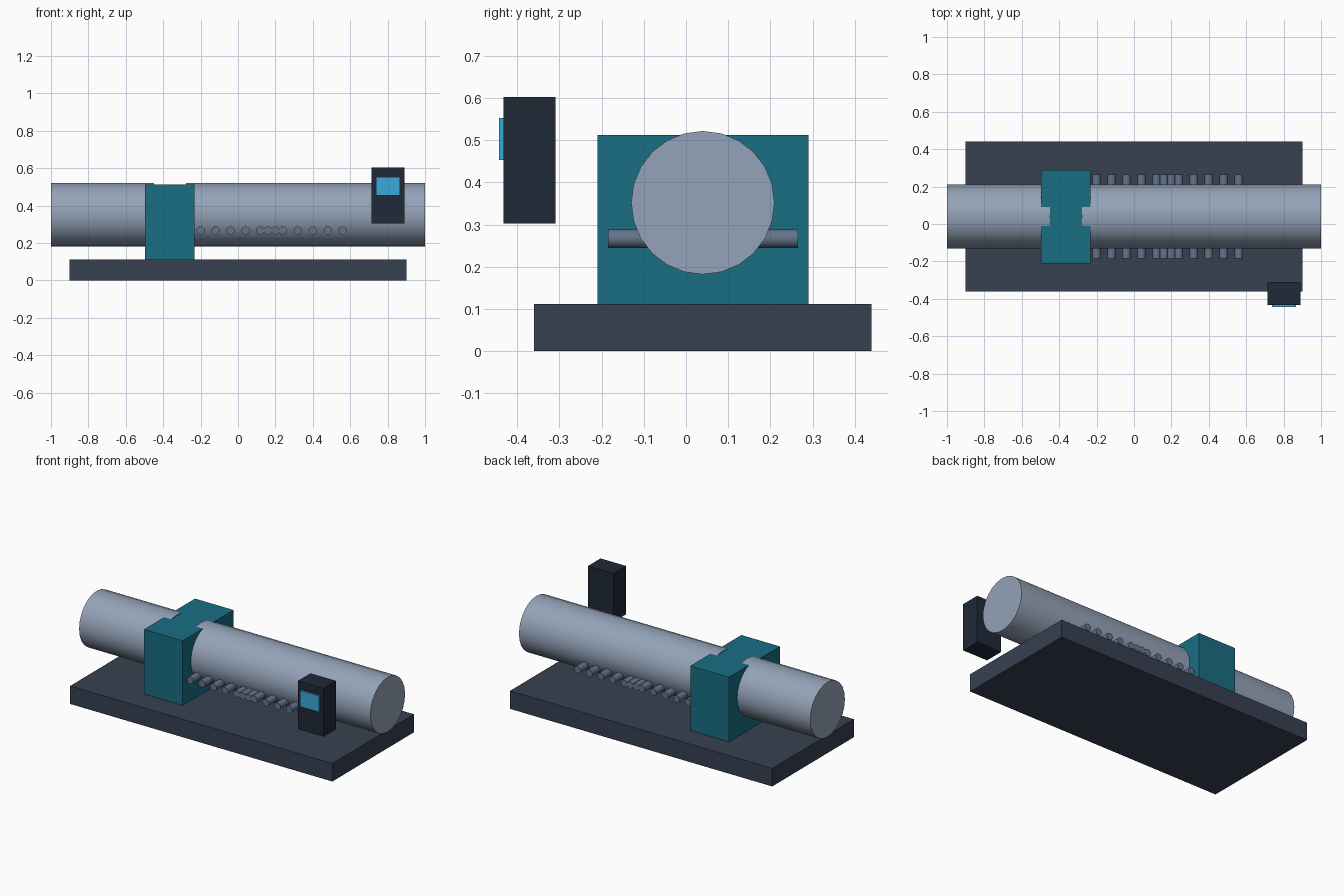
import bpy, math

if "Cube" in bpy.data.objects:
    bpy.data.objects.remove(bpy.data.objects["Cube"])


def material(name, hex_code):
    rgb = [int(hex_code[i:i + 2], 16) / 255 for i in (0, 2, 4)]
    lin = [c / 12.92 if c <= 0.04045 else ((c + 0.055) / 1.055) ** 2.4 for c in rgb]
    m = bpy.data.materials.new(name)
    m.diffuse_color = (*lin, 1)
    m.use_nodes = True
    m.node_tree.nodes["Principled BSDF"].inputs["Base Color"].default_value = m.diffuse_color
    return m


slate = material("slate", "374151")
teal = material("teal", "196E84")
steel = material("steel", "94A3B8")
rod_grey = material("rod_grey", "64748B")
dark = material("dark", "1F2937")
blue = material("blue", "38A8DC")


def box(name, lo, hi, mat):
    centre = [(a + b) / 2 for a, b in zip(lo, hi)]
    bpy.ops.mesh.primitive_cube_add(size=1, location=centre)
    ob = bpy.context.object
    ob.name = name
    ob.scale = [b - a for a, b in zip(lo, hi)]
    bpy.ops.object.transform_apply(location=False, rotation=False, scale=True)
    ob.data.materials.append(mat)


def cylinder(name, radius, length, location, rotation, sides, mat):
    bpy.ops.mesh.primitive_cylinder_add(vertices=sides, radius=radius, depth=length,
                                        location=location, rotation=rotation)
    ob = bpy.context.object
    ob.name = name
    ob.data.materials.append(mat)
    bpy.ops.object.shade_smooth_by_angle(angle=math.radians(40))


# Base plate and clamp block
box("base_plate", (-0.9, -0.36, 0), (0.9, 0.44, 0.112), slate)
box("valve_block", (-0.498, -0.21, 0.112), (-0.233, 0.29, 0.513), teal)

# Pipe halves, both ending inside the block
for name, x0, x1 in (("inlet_pipe", -1, -0.448), ("outlet_pipe", -0.278, 1)):
    cylinder(name, 0.17, x1 - x0, ((x0 + x1) / 2, 0.04, 0.352),
             (0, math.pi / 2, 0), 24, steel)

# Two overlapping runs of cross rods through the outlet pipe
for run, start in enumerate((-0.2, 0.16)):
    for i in range(6):
        cylinder(f"cross_rod_{run}_{i}", 0.022, 0.45, (start + 0.08 * i, 0.04, 0.267),
                 (math.pi / 2, 0, 0), 16, rod_grey)

# Control box with screen
box("control_box", (0.715, -0.433, 0.303), (0.89, -0.31, 0.603), dark)
box("screen", (0.737, -0.443, 0.453), (0.867, -0.431, 0.553), blue)
